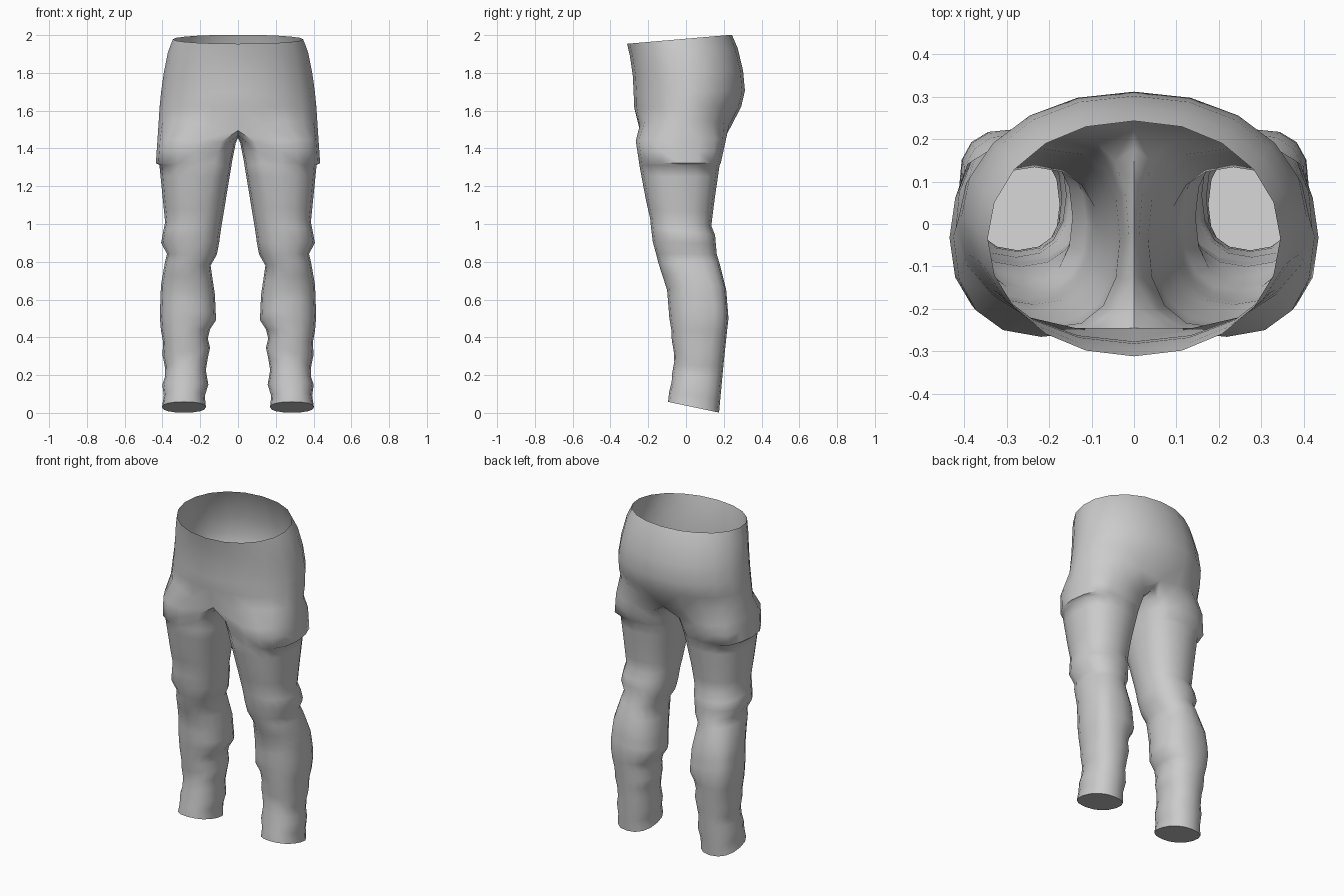
import bpy, bmesh
from math import sin, cos, pi, radians, copysign

if "Cube" in bpy.data.objects:
    bpy.data.objects.remove(bpy.data.objects["Cube"])

# Seat key rings: height, half width, front y, back y
SEAT = [
    (1.978, 0.345, -0.312, 0.243),
    (1.91, 0.371, -0.297, 0.274),
    (1.80, 0.393, -0.282, 0.302),
    (1.70, 0.407, -0.277, 0.312),
    (1.62, 0.415, -0.275, 0.292),
    (1.54, 0.420, -0.268, 0.250),
]
# Leg key rings: height, inner x, outer x, front y, back y
LEG = [
    (1.44, 0.012, 0.426, -0.266, 0.210),
    (1.322, 0.033, 0.435, -0.248, 0.184),
    (1.312, 0.034, 0.416, -0.247, 0.178),
    (1.01, 0.084, 0.386, -0.190, 0.134),
    (0.96, 0.092, 0.396, -0.185, 0.154),
    (0.90, 0.100, 0.407, -0.176, 0.158),
    (0.84, 0.112, 0.376, -0.158, 0.163),
    (0.79, 0.145, 0.386, -0.145, 0.178),
    (0.65, 0.122, 0.408, -0.100, 0.213),
    (0.50, 0.116, 0.414, -0.088, 0.225),
    (0.44, 0.148, 0.408, -0.078, 0.218),
    (0.27, 0.160, 0.388, -0.062, 0.200),
    (0.03, 0.170, 0.402, -0.095, 0.175),
]
OUT, SIDES = 11, 16


def power(v, p):
    return copysign(abs(v) ** p, v)


def between(a, b, t):
    return tuple(p + (q - p) * t for p, q in zip(a, b))


def seat_arc(bm, z, w, yf, yb):
    """Half ring from front centre to back centre, waist rising to the back."""
    yc, ry = (yf + yb) / 2, (yb - yf) / 2
    slope = max(0, (z - 1.62) * 0.24)
    low = max(0, (1.62 - z) / 0.08)  # lowest ring dips and tucks in at the centre
    arc = []
    for j in range(OUT):
        a = pi * (j / (OUT - 1) - 0.5)
        x = 0 if j in (0, OUT - 1) else w * power(cos(a), 0.95)
        dip = low * max(0, 1 - x / 0.25)
        y = ry * sin(a) * (1 - 0.09 * dip)
        arc.append(bm.verts.new((x, yc + y, z + slope * y - 0.045 * dip)))
    return arc


def leg_ring(bm, z, xi, xo, yf, yb):
    """Closed ring, tilted for the folds and for the hem."""
    cx, rx = (xi + xo) / 2, (xo - xi) / 2
    yc, ry = (yf + yb) / 2, (yb - yf) / 2
    fold = 0.17 * sin((0.85 - z) * 8) if 0.2 < z < 0.85 else 0.05 * max(0, z - 1.33) / 0.11
    tilt = -0.24 * max(0, 1 - z / 0.25) - 0.15 * max(0, 1 - abs(z - 0.99) / 0.12)
    thigh = min(1, max(0, (z - 1.1) / 0.34))      # squarer inner thigh
    calf = max(0, 1 - abs(z - 0.54) / 0.24)       # squarer outer calf
    ring = []
    for j in range(SIDES):
        a = radians(-112.5 + 22.5 * j)
        p = 0.87 - 0.25 * calf * (sin(a) > 0 and cos(a) > 0)
        q = 0.87 - 0.37 * thigh if cos(a) < 0 else p
        x, y = rx * power(cos(a), q), ry * power(sin(a), p)
        if j == 7 and z > 1.315:                  # rear corner of the pocket flap
            k = max(0, (1.5 - z) / 0.18)
            x, y = x + 0.010 * k, y + 0.014 * k
        ring.append(bm.verts.new((cx + x, yc + y, z + fold * x + tilt * y)))
    return ring


def bridge(bm, a, b, closed):
    n = len(a)
    for j in range(n if closed else n - 1):
        k = (j + 1) % n
        bm.faces.new((a[j], b[j], b[k], a[k]))


bm = bmesh.new()
# Seat and waist half
arcs = [seat_arc(bm, *row) for row in SEAT]
for a, b in zip(arcs, arcs[1:]):
    bridge(bm, a, b, False)

# Crotch seam closes the lower edge of the seat into a leg loop
seam = []
for j in range(5):
    c = cos(pi * (j + 0.6) / 5.2)
    seam.append(bm.verts.new((0, 0.2 * c - 0.01, 1.455 + 0.016 * c * c)))
loop = arcs[-1] + seam

# Fill long gaps between key rings, and crease the lower leg
rows = []
for a, b in zip(LEG, LEG[1:]):
    rows.append(a)
    n = max(1, round((a[0] - b[0]) / 0.06))
    for i in range(1, n):
        z, xi, xo, yf, yb = between(a, b, i / n)
        if z < 0.42:
            crease = 0.008 * (-1) ** i
            xi, xo, yf = xi - crease, xo + crease * 0.7, yf + crease * 0.3
        rows.append((z, xi, xo, yf, yb))
rows.append(LEG[-1])

# Leg, ending in a closed hem
for row in rows:
    ring = leg_ring(bm, *row)
    bridge(bm, loop, ring, True)
    loop = ring
bm.faces.new(loop)

bmesh.ops.recalc_face_normals(bm, faces=bm.faces[:])
if sum(f.normal.x * (f.calc_center_median().x - 0.2) for f in bm.faces) < 0:
    bmesh.ops.reverse_faces(bm, faces=bm.faces[:])
mesh = bpy.data.meshes.new("trousers")
bm.to_mesh(mesh)
bm.free()
trousers = bpy.data.objects.new("trousers", mesh)
bpy.context.collection.objects.link(trousers)

# Mirror the other half and smooth
bpy.context.view_layer.objects.active = trousers
trousers.select_set(True)
mirror = trousers.modifiers.new("mirror", "MIRROR")
mirror.merge_threshold = 0.001
bpy.ops.object.modifier_apply(modifier="mirror")
bpy.ops.object.shade_smooth_by_angle(angle=radians(60))
